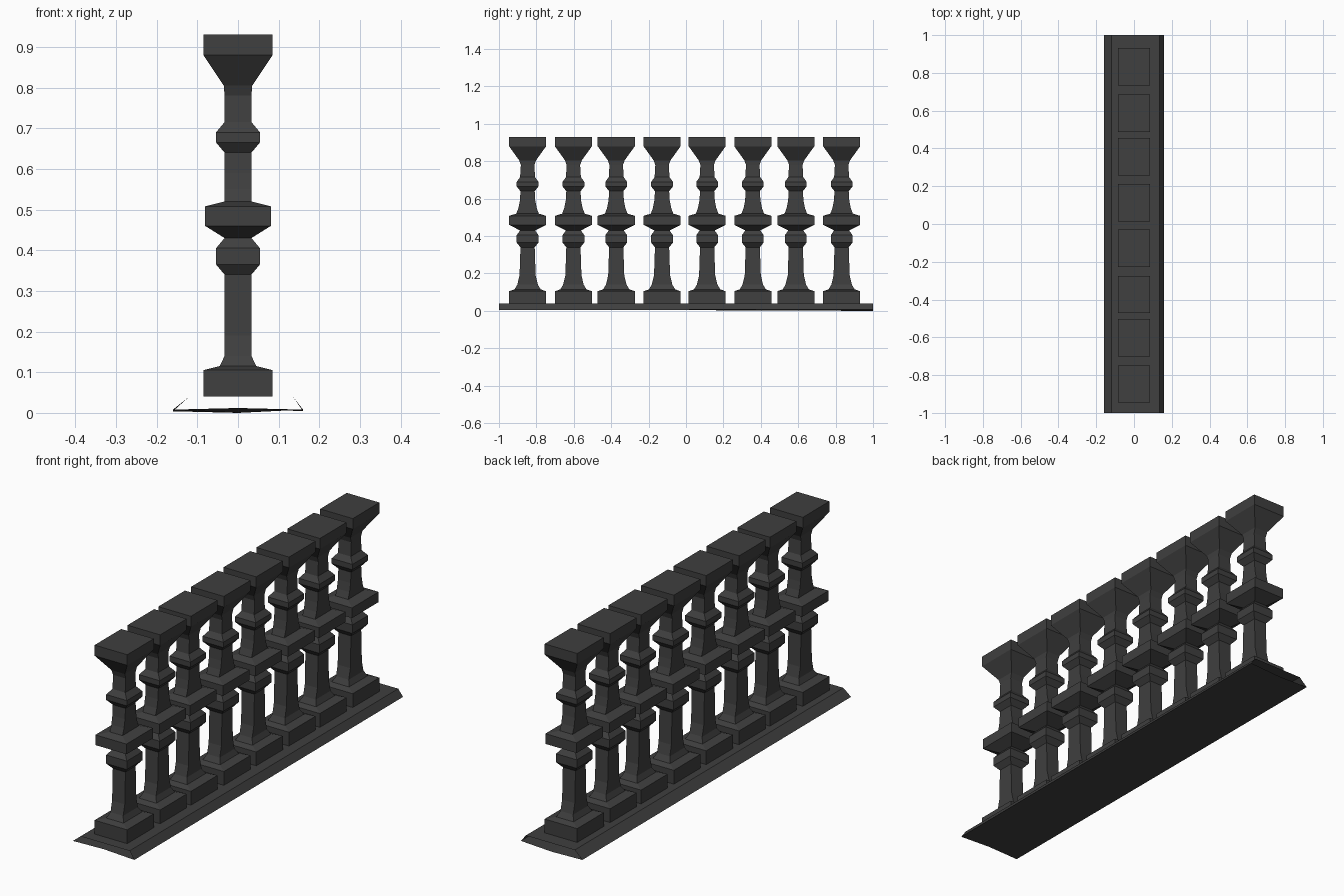
import bpy
import bmesh

default_cube = bpy.data.objects.get("Cube")
if default_cube:
    bpy.data.objects.remove(default_cube, do_unlink=True)

# Single dark stone colour
stone = bpy.data.materials.new("dark_stone")
stone.use_nodes = True
stone_colour = (0.05, 0.05, 0.05, 1)
stone.diffuse_color = stone_colour
stone.node_tree.nodes["Principled BSDF"].inputs["Base Color"].default_value = stone_colour


def finish_mesh(name, bm):
    mesh = bpy.data.meshes.new(name)
    bm.to_mesh(mesh)
    bm.free()
    mesh.materials.append(stone)
    return mesh


def add_object(name, mesh, location=(0, 0, 0)):
    obj = bpy.data.objects.new(name, mesh)
    obj.location = location
    bpy.context.collection.objects.link(obj)
    return obj


def bridge(bm, lower, upper):
    """Join two closed rings of equal length with quads."""
    count = len(lower)
    for i in range(count):
        j = (i + 1) % count
        bm.faces.new((lower[i], lower[j], upper[j], upper[i]))


def rectangular_loft(name, sections):
    """Loft a stack of rectangles given as height, half width, half depth."""
    bm = bmesh.new()
    rings = []
    for z, hx, hy in sections:
        corners = ((-hx, -hy), (hx, -hy), (hx, hy), (-hx, hy))
        rings.append([bm.verts.new((x, y, z)) for x, y in corners])
    for lower, upper in zip(rings, rings[1:]):
        bridge(bm, lower, upper)
    bm.faces.new(list(reversed(rings[0])))
    bm.faces.new(rings[-1])
    return finish_mesh(name, bm)


# Baluster outline: square foot, shaft, collars, middle block, flared cap
foot = [(.04, .085, .099), (.105, .085, .099), (.115, .045, .07),
        (.14, .033, .055), (.19, .033, .043)]
lower_collar = [(.34, .033, .038), (.365, .054, .058),
                (.405, .054, .058), (.43, .033, .04)]
middle_block = [(.46, .081, .099), (.508, .081, .099),
                (.52, .033, .06), (.55, .033, .049), (.59, .033, .041)]
upper_collar = [(.64, .033, .038), (.665, .054, .058),
                (.69, .054, .058), (.715, .033, .04)]
cap = [(.78, .033, .036), (.805, .035, .045), (.88, .085, .099), (.93, .085, .099)]

baluster_mesh = rectangular_loft(
    "baluster", foot + lower_collar + middle_block + upper_collar + cap)

row = (-.847, -.602, -.373, -.128, .113, .357, .587, .832)
for number, y in enumerate(row, start=1):
    add_object(f"baluster_{number}", baluster_mesh, (0, y, 0))

# Low plinth: a hollow strip with sloped sides and open ends
bm = bmesh.new()
outline = ((-.16, .008), (0, .012), (.16, .004), (.135, .04), (-.12, .04))
front = [bm.verts.new((x, -1, z)) for x, z in outline]
back = [bm.verts.new((x, 1, z if z > .03 else .012 - z)) for x, z in outline]
bridge(bm, front, back)
bmesh.ops.recalc_face_normals(bm, faces=bm.faces)
add_object("plinth", finish_mesh("plinth", bm))
